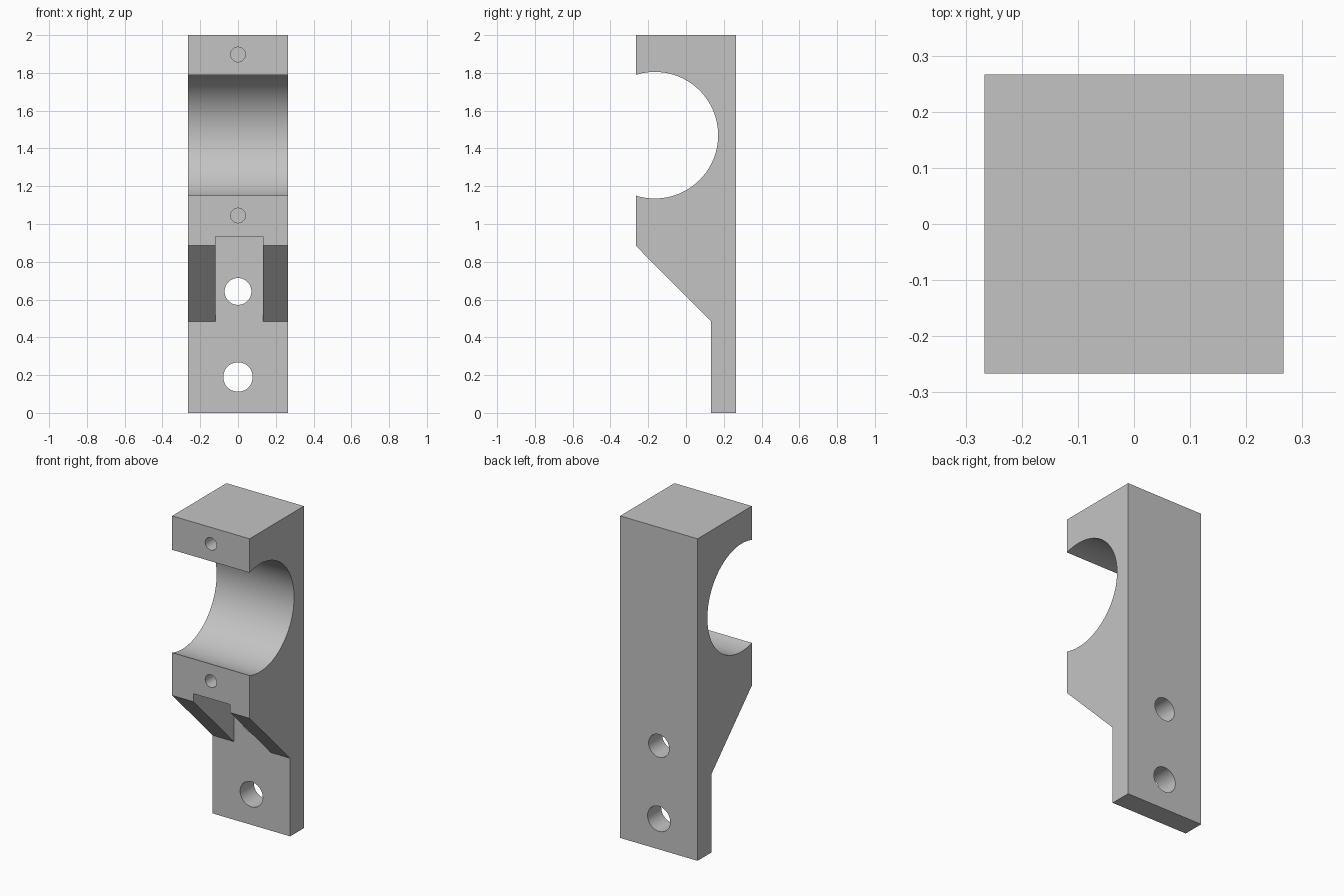
import bpy, bmesh, math
from mathutils import Matrix, Vector

cube = bpy.data.objects.get("Cube")
if cube:
    bpy.data.objects.remove(cube, do_unlink=True)

HALF = 0.266          # half width and half depth
PLATE_Y = 0.132       # front of the mounting plate
BORE_Y, BORE_Z, BORE_R = -0.165, 1.47, 0.335

grey = bpy.data.materials.new("light grey")
grey.use_nodes = True
color = (0.55, 0.55, 0.55, 1)
grey.diffuse_color = color
grey.node_tree.nodes["Principled BSDF"].inputs["Base Color"].default_value = color


def add_object(name, bm):
    bmesh.ops.recalc_face_normals(bm, faces=bm.faces)
    mesh = bpy.data.meshes.new(name)
    bm.to_mesh(mesh)
    bm.free()
    obj = bpy.data.objects.new(name, mesh)
    bpy.context.collection.objects.link(obj)
    mesh.materials.append(grey)
    return obj


def cut(target, name, bm):
    """Subtract a hidden cutter from the target."""
    cutter = add_object(name, bm)
    cutter.hide_render = True
    mod = target.modifiers.new(name, "BOOLEAN")
    mod.operation, mod.solver, mod.object = "DIFFERENCE", "EXACT", cutter
    bpy.context.view_layer.objects.active = target
    bpy.ops.object.modifier_apply(modifier=name)
    bpy.data.objects.remove(cutter, do_unlink=True)


def hole(target, name, z, radius, y0, y1):
    """Round hole running front to back."""
    bm = bmesh.new()
    bmesh.ops.create_cone(
        bm, cap_ends=True, segments=48, radius1=radius, radius2=radius, depth=y1 - y0,
        matrix=Matrix.Translation((0, (y0 + y1) / 2, z)) @ Matrix.Rotation(math.pi / 2, 4, "X"))
    cut(target, name, bm)


# Side profile with the open round saddle, extruded across the width
reach = math.acos((-HALF - BORE_Y) / BORE_R)
arc = [(BORE_Y + BORE_R * math.cos(a), BORE_Z + BORE_R * math.sin(a))
       for a in (-reach + 2 * reach * i / 72 for i in range(73))]
profile = [(HALF, 0), (HALF, 2), (-HALF, 2)] + arc[::-1] + [
    (-HALF, 0.885), (PLATE_Y, 0.485), (PLATE_Y, 0)]
bm = bmesh.new()
side = bm.faces.new([bm.verts.new((-HALF, y, z)) for y, z in profile])
swept = bmesh.ops.extrude_face_region(bm, geom=[side])["geom"]
bmesh.ops.translate(bm, vec=(2 * HALF, 0, 0),
                    verts=[v for v in swept if isinstance(v, bmesh.types.BMVert)])
bracket = add_object("saddle_bracket", bm)

# Tool slot through the sloped rib, level with the plate
low, high = Vector((-0.12, -0.5, 0.4)), Vector((0.133, PLATE_Y, 0.935))
bm = bmesh.new()
bmesh.ops.create_cube(bm, size=1, matrix=Matrix.Translation((low + high) / 2)
                      @ Matrix.Diagonal((*(high - low), 1)))
cut(bracket, "slot_cutter", bm)

# Through holes for mounting, blind holes for the clamp screws
hole(bracket, "upper_mount_hole", 0.643, 0.071, -0.1, 0.5)
hole(bracket, "lower_mount_hole", 0.19, 0.078, -0.1, 0.5)
for label, z in (("top", 1.897), ("bottom", 1.045)):
    hole(bracket, label + "_screw_hole", z, 0.039, -0.5, 0.08)

# Smooth bores, sharp edges
bpy.ops.object.select_all(action="DESELECT")
bracket.select_set(True)
bpy.context.view_layer.objects.active = bracket
bpy.ops.object.shade_smooth_by_angle(angle=math.radians(30))
